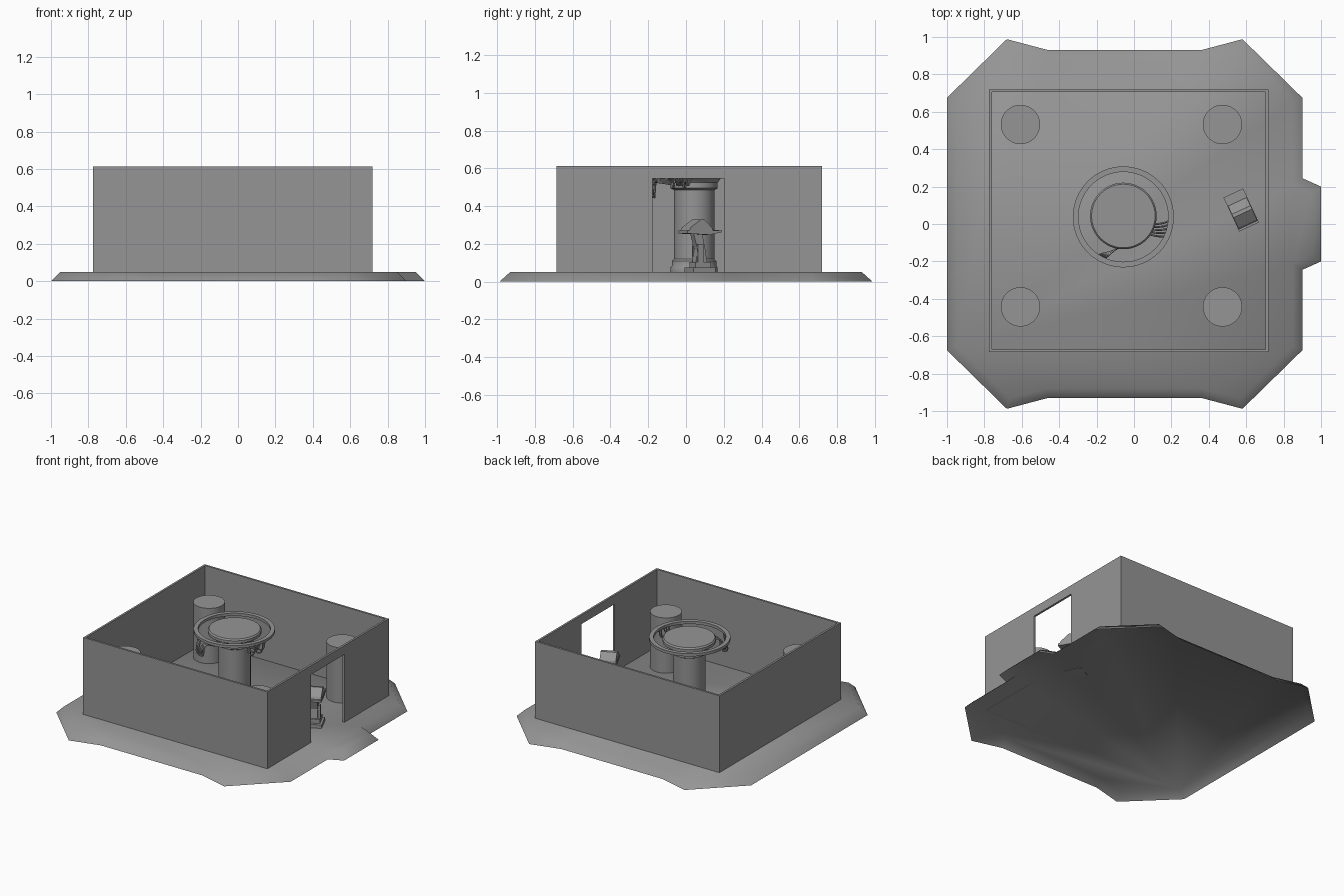
import bpy, bmesh, math
from mathutils import Matrix, Vector

cube = bpy.data.objects.get("Cube")
if cube:
    bpy.data.objects.remove(cube, do_unlink=True)

grey = bpy.data.materials.new("plain_grey")
grey.use_nodes = True
grey.diffuse_color = (0.3, 0.3, 0.3, 1)
grey.node_tree.nodes["Principled BSDF"].inputs["Base Color"].default_value = (0.3, 0.3, 0.3, 1)
FLOOR = .05


def finish(name, bm, smooth=0):
    bmesh.ops.recalc_face_normals(bm, faces=bm.faces)
    mesh = bpy.data.meshes.new(name)
    bm.to_mesh(mesh)
    bm.free()
    mesh.materials.append(grey)
    obj = bpy.data.objects.new(name, mesh)
    bpy.context.collection.objects.link(obj)
    if smooth:
        bpy.ops.object.select_all(action='DESELECT')
        obj.select_set(True)
        bpy.context.view_layer.objects.active = obj
        bpy.ops.object.shade_smooth_by_angle(angle=math.radians(smooth))


def box(name, lo, hi, matrix=Matrix()):
    bm = bmesh.new()
    lo, hi = Vector(lo), Vector(hi)
    bmesh.ops.create_cube(bm, size=1)
    for v in bm.verts:
        v.co = matrix @ (v.co * (hi - lo) + (lo + hi) / 2)
    finish(name, bm)


def prism(name, profile, axis, matrix=Matrix()):
    """Extrude a closed outline along an axis vector."""
    bm = bmesh.new()
    face = bm.faces.new([bm.verts.new(p) for p in profile])
    ext = bmesh.ops.extrude_face_region(bm, geom=[face])
    verts = [g for g in ext["geom"] if isinstance(g, bmesh.types.BMVert)]
    bmesh.ops.translate(bm, verts=verts, vec=axis)
    bmesh.ops.transform(bm, matrix=matrix, verts=bm.verts)
    finish(name, bm)


def lathe(name, profile, centre, closed=False, steps=48):
    """Spin a (radius, height) profile around a vertical axis."""
    bm = bmesh.new()
    verts = [bm.verts.new((r, 0, z)) for r, z in profile]
    pairs = list(zip(verts, verts[1:]))
    if closed:
        pairs.append((verts[-1], verts[0]))
    edges = [bm.edges.new(p) for p in pairs]
    bmesh.ops.spin(bm, geom=verts + edges, axis=(0, 0, 1), cent=(0, 0, 0),
                   angle=math.tau, steps=steps)
    bmesh.ops.remove_doubles(bm, verts=bm.verts, dist=0.0005)
    bmesh.ops.translate(bm, verts=bm.verts, vec=(*centre, 0))
    finish(name, bm, 35)


def cable(name, points, radius):
    curve = bpy.data.curves.new(name, 'CURVE')
    curve.dimensions = '3D'
    curve.bevel_depth = radius
    curve.bevel_resolution = 1
    curve.resolution_u = 6
    curve.use_fill_caps = True
    spline = curve.splines.new('BEZIER')
    spline.bezier_points.add(len(points) - 1)
    for bp, co in zip(spline.bezier_points, points):
        bp.co = co
        bp.handle_left_type = bp.handle_right_type = 'AUTO'
    curve.materials.append(grey)
    bpy.context.collection.objects.link(bpy.data.objects.new(name, curve))


# Bevelled ground slab, an open-bottomed shell with flared corners and an entrance tab
half = [(-1, .675), (-.68, .988), (-.46, .93), (.36, .93), (.58, .988),
        (.9, .675), (.9, .245), (1, .2)]
outline = half + [(x, -y) for x, y in reversed(half)]
bm = bmesh.new()
top = bm.faces.new([bm.verts.new((x, y, 0)) for x, y in outline])
bmesh.ops.recalc_face_normals(bm, faces=[top])
bmesh.ops.inset_region(bm, faces=[top], thickness=0.05, use_even_offset=True, use_boundary=True)
for v in top.verts:
    v.co.z = FLOOR
if top.normal.z < 0:
    bmesh.ops.reverse_faces(bm, faces=bm.faces)
finish("ground_slab", bm, 60)

# Enclosure walls, with a doorway in the +x wall
X0, X1, Y0, Y1, TOP, T = -.775, .718, -.685, .72, .613, .015
box("front_wall", (X0, Y0, FLOOR), (X1, Y0 + T, TOP))
box("back_wall", (X0, Y1 - T, FLOOR), (X1, Y1, TOP))
box("right_wall", (X0, Y0 + T, FLOOR), (X0 + T, Y1 - T, TOP))
D0, D1, DZ = -.178, .205, .547
door = [(Y0 + T, FLOOR), (D0, FLOOR), (D0, DZ), (D1, DZ), (D1, FLOOR),
        (Y1 - T, FLOOR), (Y1 - T, TOP), (Y0 + T, TOP)]
prism("left_wall_with_doorway", [(X1 - T, y, z) for y, z in door], (T, 0, 0))

# Four short corner pillars
for x, sx in ((-.607, "right"), (.473, "left")):
    for y, sy in ((-.443, "front"), (.532, "back")):
        lathe(f"{sy}_{sx}_pillar", [(.105, FLOOR), (.105, .455), (0, .455)], (x, y))

# Central column with stepped foot, collar and cap
C = (-.057, .043)
lathe("central_column", [(.125, FLOOR), (.125, .075), (.118, .085), (.118, .11), (.107, .12),
                         (.107, .485), (.125, .495), (.125, .525), (.14, .545), (.178, .565),
                         (.178, .585), (.17, .595), (0, .595)], C)

# Floating halo ring around the cap
lathe("halo_ring", [(.24, .575), (.27, .575), (.27, .595), (.24, .595)],
      (C[0], C[1] - .005), True, 64)


def polar(deg, r, z):
    a = math.radians(deg)
    return (C[0] + r * math.cos(a), C[1] + r * math.sin(a), z)


# Cables sweeping from the collar out to the ring, then looping down beneath it
for i in range(5):
    dip = .445 + .018 * (i % 3)
    cable(f"front_cable_{i}",
          [polar(282, .125, .515 + .006 * i), polar(255, .19, .525 + .005 * i),
           polar(240 + 2 * i, .235, .52), polar(237 + 2 * i, .25, dip),
           polar(233 + 2 * i, .255, .58)], .005)
    cable(f"left_cable_{i}",
          [polar(318 + 5 * i, .12, .51), polar(327 + 5 * i, .19, .53),
           polar(333 + 5 * i, .24, dip + .05), polar(338 + 5 * i, .255, .58)], .005)

# Control console, turned toward the entrance
M = Matrix.Translation((.573, .075, 0)) @ Matrix.Rotation(math.radians(115), 4, 'Z')
box("console_foot", (-.065, -.055, FLOOR - .002), (.065, .055, .075), M)
box("console_plinth", (-.045, -.04, .075), (.045, .04, .105), M)
stem = [(-.035, .1), (.03, .1), (.02, .17), (.0, .26), (-.05, .26), (-.025, .17)]
prism("console_stem", [(u, -.022, z) for u, z in stem], (0, .044, 0), M)
desk = [(-.1, .255), (.03, .248), (.1, .262), (.1, .27), (-.1, .272)]
prism("console_desk", [(u, -.058, z) for u, z in desk], (0, .116, 0), M)
hood = [(-.09, .268), (.05, .265), (.045, .285), (.0, .328), (-.02, .33), (-.08, .288)]
prism("console_hood", [(u, -.055, z) for u, z in hood], (0, .11, 0), M)
box("console_keys", (.06, -.04, .266), (.092, .04, .274), M)
for side in (-1, 1):
    lo, hi = sorted((side * .026, side * .04))
    box("console_brace", (-.03, lo, .1), (.0, hi, .2), M)
